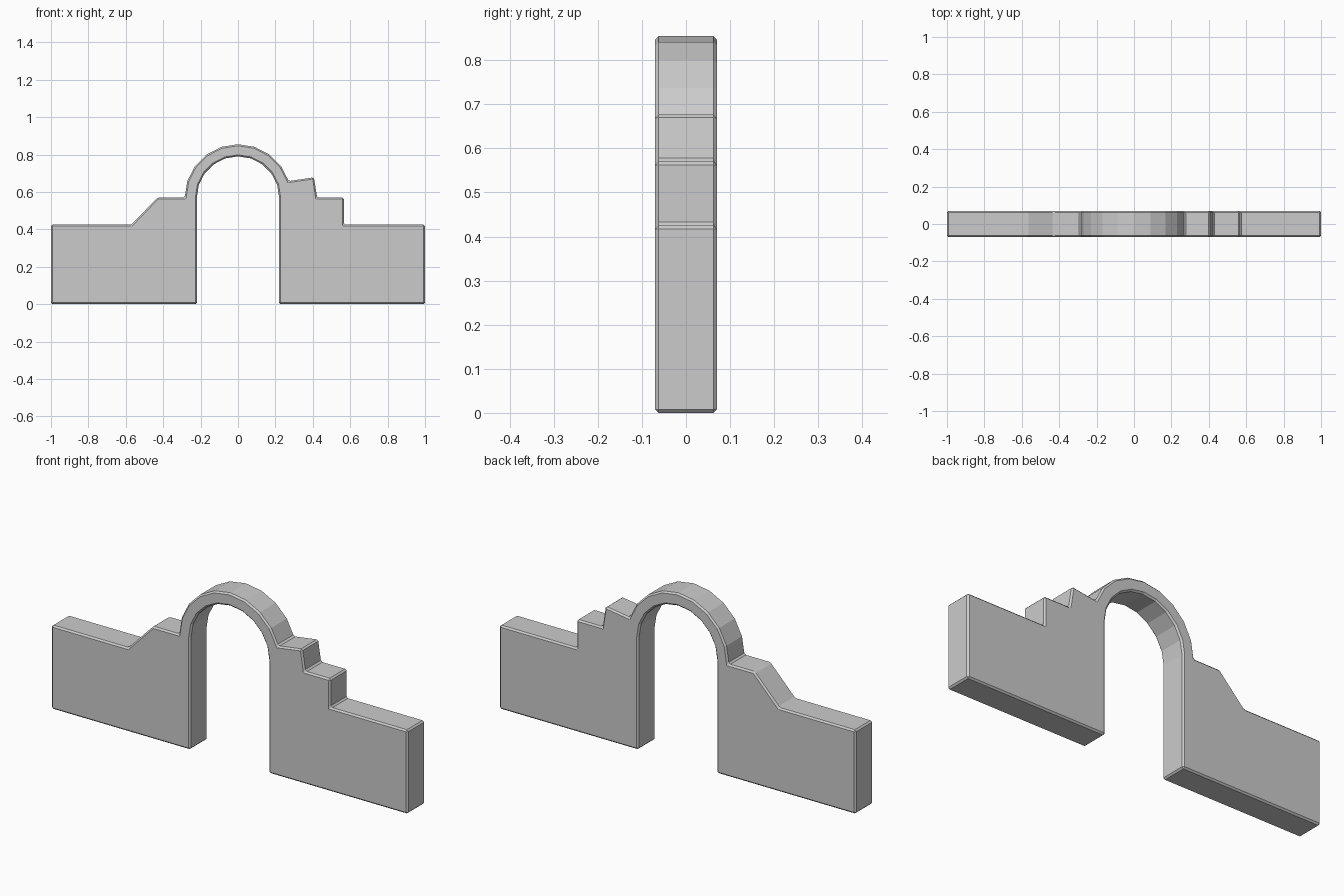
import bpy, bmesh
from math import sin, cos, pi

if "Cube" in bpy.data.objects:
    bpy.data.objects.remove(bpy.data.objects["Cube"])

HALF_DEPTH = 0.07
ARCH_Z = 0.57       # springing height of the arch
OUTER, INNER = 0.285, 0.22
WALL_Z = 0.425


def arc(radius, first, last):
    """Points on the arch circle in 18 degree steps."""
    step = 1 if last > first else -1
    return [(radius * cos(pi * i / 10), ARCH_Z + radius * sin(pi * i / 10))
            for i in range(first, last + step, step)]


# Front outline: left wall and ramp, arch, broken steps, right wall, opening
profile = [(-1, 0), (-1, WALL_Z), (-0.57, WALL_Z), (-0.43, ARCH_Z)]
profile += arc(OUTER, 10, 1)
profile += [(0.406, 0.678), (0.423, ARCH_Z), (0.566, ARCH_Z),
            (0.566, WALL_Z), (1, WALL_Z), (1, 0), (INNER, 0)]
profile += arc(INNER, 0, 10)
profile += [(-INNER, 0)]

# Extrude the outline through the wall thickness
bm = bmesh.new()
face = bm.faces.new([bm.verts.new((x, -HALF_DEPTH, z)) for x, z in profile])
ext = bmesh.ops.extrude_face_region(bm, geom=[face], use_keep_orig=True)
moved = [g for g in ext["geom"] if isinstance(g, bmesh.types.BMVert)]
bmesh.ops.translate(bm, verts=moved, vec=(0, 2 * HALF_DEPTH, 0))
bmesh.ops.recalc_face_normals(bm, faces=bm.faces[:])
mesh = bpy.data.meshes.new("arched_wall")
bm.to_mesh(mesh)
bm.free()
wall = bpy.data.objects.new("arched_wall", mesh)
bpy.context.collection.objects.link(wall)

# Chamfered rims and corners
bevel = wall.modifiers.new("chamfer", "BEVEL")
bevel.width = 0.008
bevel.segments = 1
bevel.limit_method = "ANGLE"
bevel.angle_limit = pi / 6
